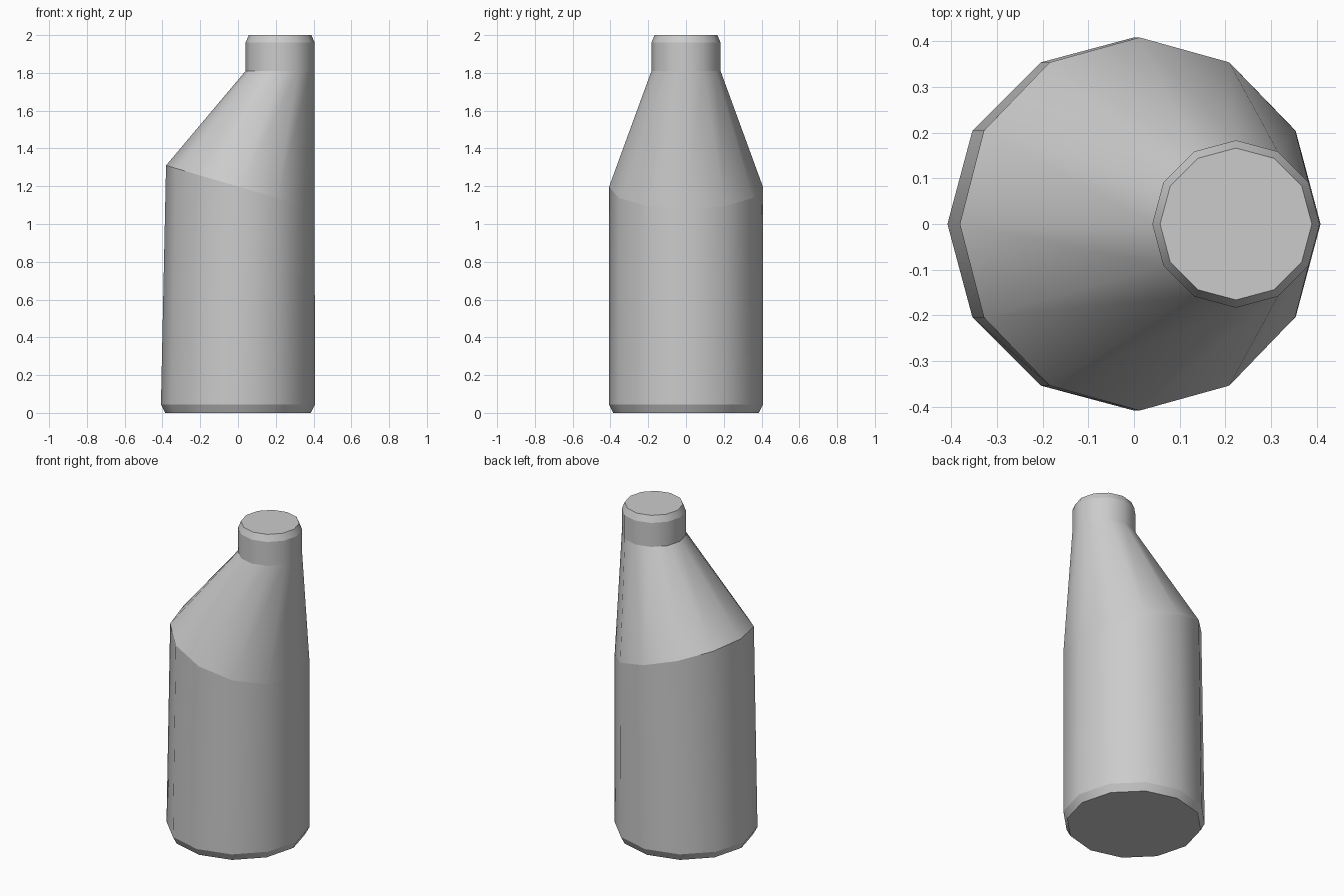
import bpy, bmesh
from math import cos, sin, pi

cube = bpy.data.objects.get("Cube")
if cube:
    bpy.data.objects.remove(cube, do_unlink=True)

SIDES = 12

# One plain grey for the whole bottle
grey = bpy.data.materials.new("light grey")
grey.use_nodes = True
colour = (0.6, 0.6, 0.6, 1)
grey.diffuse_color = colour
grey.node_tree.nodes["Principled BSDF"].inputs["Base Color"].default_value = colour

# Rings from base to cap: centre x, x radius, y radius, height, slope along x
rings = [
    (0, 0.385, 0.385, 0, 0),
    (0, 0.408, 0.408, 0.045, 0),
    (0.012, 0.393, 0.408, 1.195, -0.293),   # tilted shoulder
    (0.223, 0.183, 0.183, 1.81, 0),         # neck base
    (0.223, 0.183, 0.183, 1.96, 0),
    (0.223, 0.166, 0.166, 2, 0),
]

bm = bmesh.new()
loops = []
for cx, rx, ry, z, slope in rings:
    loop = []
    for i in range(SIDES):
        a = 2 * pi * i / SIDES
        dx = rx * cos(a)
        loop.append(bm.verts.new((cx + dx, ry * sin(a), z + slope * dx)))
    loops.append(loop)

# Walls between neighbouring rings, smooth around the body
for low, high in zip(loops, loops[1:]):
    for i in range(SIDES):
        j = (i + 1) % SIDES
        bm.faces.new((low[i], low[j], high[j], high[i])).smooth = True

# Flat base and top
bm.faces.new(loops[0][::-1])
bm.faces.new(loops[-1])

# Crisp edges along every ring
for loop in loops:
    for i in range(SIDES):
        bm.edges.get((loop[i], loop[(i + 1) % SIDES])).smooth = False

mesh = bpy.data.meshes.new("bottle")
bm.to_mesh(mesh)
bm.free()
mesh.materials.append(grey)
bottle = bpy.data.objects.new("bottle", mesh)
bpy.context.collection.objects.link(bottle)
